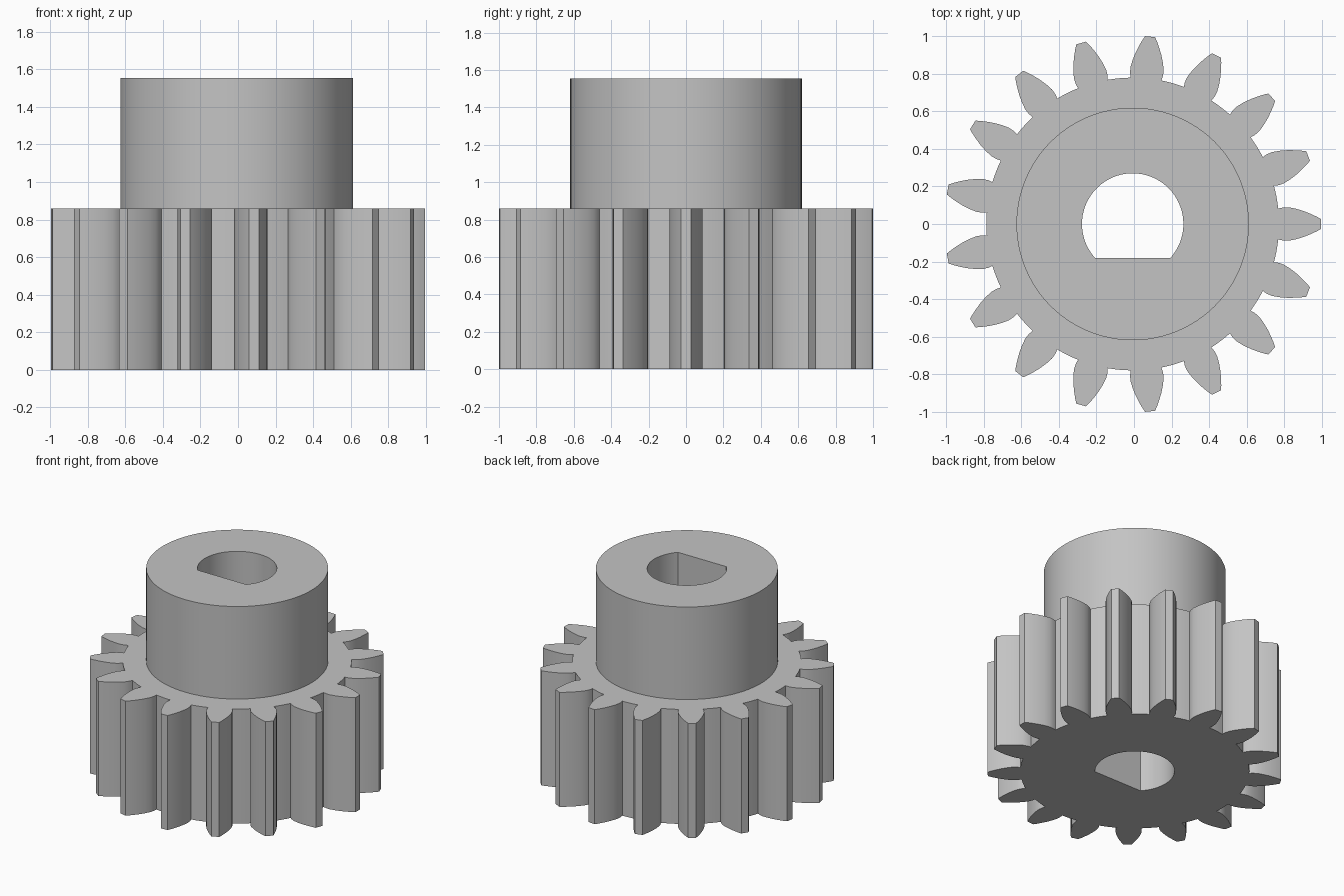
import bpy
import bmesh
import math

cube = bpy.data.objects.get("Cube")
if cube:
    bpy.data.objects.remove(cube, do_unlink=True)

TEETH = 17
CENTRE_X = -0.007
GEAR_TOP, HUB_TOP = 0.86, 1.555
ROOT_R, HUB_R, BORE_R, FLAT_Y = 0.775, 0.619, 0.27, -0.18

# Half of one tooth, root to tip: distance from the axis, half width
FLANK = [(ROOT_R, 0.082), (0.80, 0.088), (0.83, 0.089), (0.87, 0.081),
         (0.91, 0.069), (0.95, 0.053), (0.98, 0.039), (1.002, 0.027)]


def arc(radius, start, end, steps):
    angles = [start + (end - start) * i / steps for i in range(steps + 1)]
    return [(radius * math.cos(a), radius * math.sin(a)) for a in angles]


def gear_outline():
    pitch = 2 * math.pi / TEETH
    root_half = math.atan2(FLANK[0][1], FLANK[0][0])
    root_r = math.hypot(*FLANK[0])
    tooth = [(r, -w) for r, w in FLANK] + [(r, w) for r, w in reversed(FLANK)]
    tooth += arc(root_r, root_half, pitch - root_half, 4)[1:-1]
    points = []
    for i in range(TEETH):
        c, s = math.cos(i * pitch), math.sin(i * pitch)
        points += [(x * c - y * s, x * s + y * c) for x, y in tooth]
    return points


def loop(bm, points, z):
    verts = [bm.verts.new((x + CENTRE_X, y, z)) for x, y in points]
    for a, b in zip(verts, verts[1:] + verts[:1]):
        bm.edges.new((a, b))
    return verts


def wall(bm, low, high):
    for i in range(len(low)):
        j = (i + 1) % len(low)
        bm.faces.new((low[i], low[j], high[j], high[i]))


def ring_face(bm, outer, inner):
    edges = []
    for verts in (outer, inner):
        edges += [bm.edges.get((a, b)) for a, b in zip(verts, verts[1:] + verts[:1])]
    bmesh.ops.triangle_fill(bm, edges=edges, use_beauty=True)


# Outlines of the toothed wheel, the hub and the D-shaped bore
teeth = gear_outline()
hub = arc(HUB_R, 0, 2 * math.pi, 96)[:-1]
flat = math.asin(FLAT_Y / BORE_R)
bore = arc(BORE_R, flat, math.pi - flat, 56)

# One closed body: toothed wheel, stepped hub, through bore
bm = bmesh.new()
gear_low, gear_high = loop(bm, teeth, 0), loop(bm, teeth, GEAR_TOP)
hub_low, hub_high = loop(bm, hub, GEAR_TOP), loop(bm, hub, HUB_TOP)
bore_low, bore_high = loop(bm, bore, 0), loop(bm, bore, HUB_TOP)
ring_face(bm, gear_low, bore_low)
ring_face(bm, gear_high, hub_low)
ring_face(bm, hub_high, bore_high)
wall(bm, gear_low, gear_high)
wall(bm, hub_low, hub_high)
wall(bm, bore_low, bore_high)
bmesh.ops.recalc_face_normals(bm, faces=bm.faces[:])

mesh = bpy.data.meshes.new("pinion_gear")
bm.to_mesh(mesh)
bm.free()
gear = bpy.data.objects.new("pinion_gear", mesh)
bpy.context.collection.objects.link(gear)

# Plain grey metal
grey = bpy.data.materials.new("grey")
grey.use_nodes = True
colour = (0.55, 0.55, 0.55, 1)
grey.diffuse_color = colour
grey.node_tree.nodes["Principled BSDF"].inputs["Base Color"].default_value = colour
mesh.materials.append(grey)

bpy.ops.object.select_all(action='DESELECT')
gear.select_set(True)
bpy.context.view_layer.objects.active = gear
bpy.ops.object.shade_smooth_by_angle(angle=math.radians(30))
